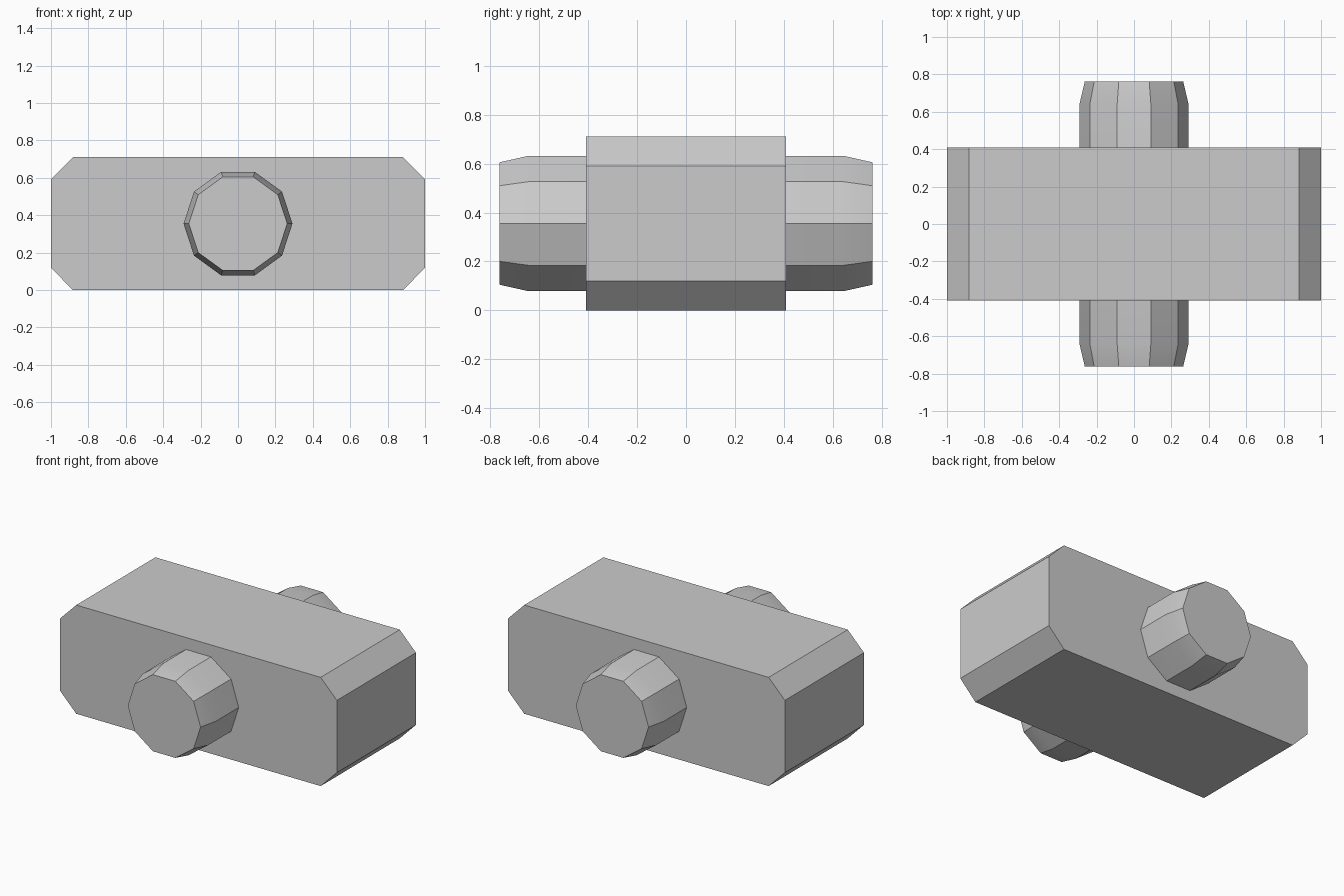
import bpy, bmesh, math

if "Cube" in bpy.data.objects:
    bpy.data.objects.remove(bpy.data.objects["Cube"])

grey = bpy.data.materials.new("light grey")
grey.diffuse_color = (0.6, 0.6, 0.6, 1)
grey.use_nodes = True
grey.node_tree.nodes["Principled BSDF"].inputs["Base Color"].default_value = grey.diffuse_color
MID_Z = 0.355


def loft(name, rings):
    """Join matching rings of points along y and cap both ends."""
    bm = bmesh.new()
    loops = [[bm.verts.new(p) for p in ring] for ring in rings]
    for a, b in zip(loops, loops[1:]):
        for i in range(len(a)):
            j = (i + 1) % len(a)
            bm.faces.new((a[i], a[j], b[j], b[i]))
    bm.faces.new(loops[0])
    bm.faces.new(loops[-1])
    bmesh.ops.recalc_face_normals(bm, faces=bm.faces)
    mesh = bpy.data.meshes.new(name)
    bm.to_mesh(mesh)
    bm.free()
    mesh.materials.append(grey)
    obj = bpy.data.objects.new(name, mesh)
    bpy.context.collection.objects.link(obj)
    return obj


# Long block with chamfered end edges
quarter = [(1.0, 0.236), (0.883, MID_Z)]
profile = (quarter + [(-x, z) for x, z in reversed(quarter)]
           + [(-x, -z) for x, z in quarter]
           + [(x, -z) for x, z in reversed(quarter)])
loft("block", [[(x, y, MID_Z + z) for x, z in profile] for y in (-0.408, 0.408)])


# Ten-sided pin through the block, tapered at both ends
def decagon(radius, y):
    return [(radius * math.cos(math.tau * i / 10), y,
             MID_Z + radius * math.sin(math.tau * i / 10)) for i in range(10)]


pin = loft("pin", [decagon(r, y) for r, y in
                   [(0.263, -0.762), (0.291, -0.643), (0.291, 0.643), (0.263, 0.762)]])
bpy.context.view_layer.objects.active = pin
pin.select_set(True)
bpy.ops.object.shade_smooth_by_angle(angle=math.radians(30))
